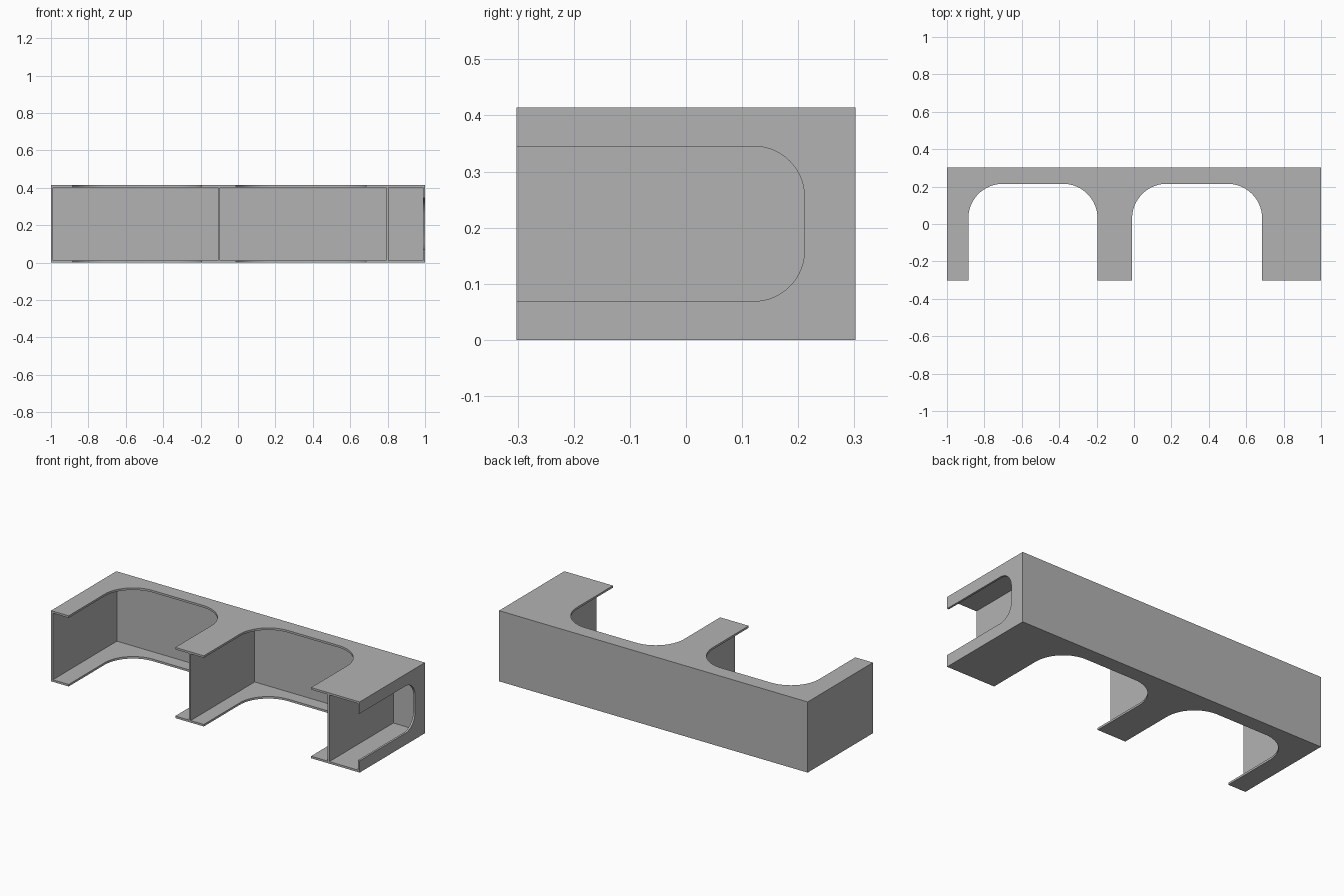
import bpy, bmesh, math
from mathutils import Vector

cube = bpy.data.objects.get("Cube")
if cube:
    bpy.data.objects.remove(cube, do_unlink=True)

# Overall size and sheet thickness
W, D, H, T = 1.0, 0.302, 0.414, 0.012
FRONT = -D - 0.1          # cutters start ahead of the front edge

grey = bpy.data.materials.new("plain grey")
grey.use_nodes = True
COLOUR = (0.45, 0.45, 0.45, 1)
grey.diffuse_color = COLOUR
grey.node_tree.nodes["Principled BSDF"].inputs["Base Color"].default_value = COLOUR


def prism(name, points, offset):
    """Extrude a closed outline along an offset."""
    bm = bmesh.new()
    face = bm.faces.new([bm.verts.new(p) for p in points])
    new = bmesh.ops.extrude_face_region(bm, geom=[face])["geom"]
    bmesh.ops.translate(bm, vec=Vector(offset),
                        verts=[v for v in new if isinstance(v, bmesh.types.BMVert)])
    bmesh.ops.recalc_face_normals(bm, faces=bm.faces)
    mesh = bpy.data.meshes.new(name)
    bm.to_mesh(mesh)
    bm.free()
    obj = bpy.data.objects.new(name, mesh)
    bpy.context.collection.objects.link(obj)
    mesh.materials.append(grey)
    return obj


def box(name, x0, x1, y0, y1, z0, z1):
    return prism(name, [(x0, y0, z0), (x1, y0, z0), (x1, y1, z0), (x0, y1, z0)],
                 (0, 0, z1 - z0))


def arch(a0, a1, depth, radius, steps=20):
    """Outline open to the front with two rounded rear corners."""
    pts = [(a0, FRONT), (a1, FRONT)]
    for centre, start in ((a1 - radius, 0), (a0 + radius, math.pi / 2)):
        for i in range(steps + 1):
            t = start + math.pi / 2 * i / steps
            pts.append((centre + radius * math.cos(t),
                        depth - radius + radius * math.sin(t)))
    return pts


def cut(body, cutter):
    mod = body.modifiers.new("cut", "BOOLEAN")
    mod.operation, mod.solver, mod.object = "DIFFERENCE", "EXACT", cutter
    bpy.context.view_layer.objects.active = body
    bpy.ops.object.modifier_apply(modifier=mod.name)
    bpy.data.objects.remove(cutter, do_unlink=True)


# Outer casing
casing = box("shelf_casing", -W, W, -D, D, 0, H)

# Three bays separated by thin dividers
for x0, x1 in ((-W + T, -0.107), (-0.095, 0.791), (0.804, W - T)):
    cut(casing, box("bay_cutter", x0, x1, FRONT, D - T, T, H - T))

# Rounded openings through the top and bottom sheets
for x0, x1 in ((-0.886, -0.195), (-0.01, 0.685)):
    outline = [(x, y, -0.1) for x, y in arch(x0, x1, 0.215, 0.185)]
    cut(casing, prism("opening_cutter", outline, (0, 0, H + 0.2)))

# Rounded slot in the left end sheet
outline = [(0.9, y, z) for z, y in arch(0.069, 0.345, 0.211, 0.09)]
cut(casing, prism("slot_cutter", outline, (0.2, 0, 0)))

# Smooth curves, crisp edges
bpy.ops.object.select_all(action="DESELECT")
casing.select_set(True)
bpy.context.view_layer.objects.active = casing
bpy.ops.object.shade_smooth_by_angle(angle=math.radians(30))
